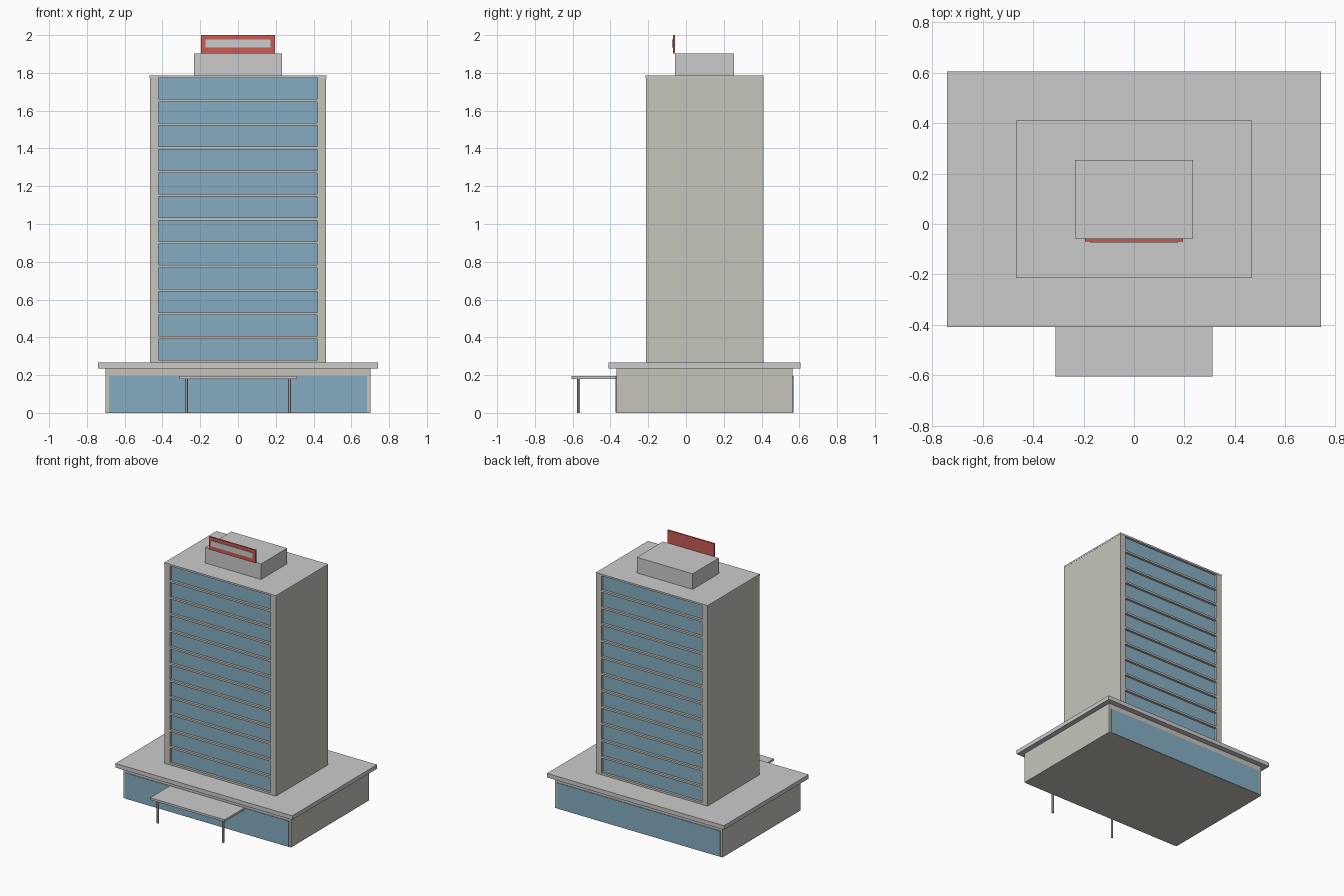
import bpy

if "Cube" in bpy.data.objects:
    bpy.data.objects.remove(bpy.data.objects["Cube"])

CY = 0.098  # depth centre of the building mass


def material(name, rgb):
    m = bpy.data.materials.new(name)
    m.diffuse_color = (*rgb, 1)
    m.use_nodes = True
    m.node_tree.nodes["Principled BSDF"].inputs["Base Color"].default_value = m.diffuse_color
    return m


WALL = material("pale_concrete", (0.56, 0.55, 0.50))
GLASS = material("blue_glass", (0.24, 0.42, 0.55))
RED = material("red_sign", (0.60, 0.10, 0.09))


def box(name, x, y, z, mat=None):
    """Box from (min, max) ranges on each axis."""
    bpy.ops.mesh.primitive_cube_add(
        size=1, location=[(a + b) / 2 for a, b in (x, y, z)])
    o = bpy.context.object
    o.name = name
    o.scale = [b - a for a, b in (x, y, z)]
    bpy.ops.object.transform_apply(location=False, rotation=False, scale=True)
    if mat:
        o.data.materials.append(mat)
    return o


def centred(name, hx, hy, z0, z1, mat=None):
    return box(name, (-hx, hx), (CY - hy, CY + hy), (z0, z1), mat)


# Podium with glazed front and back, and overhanging roof
centred("podium", 0.702, 0.466, 0, 0.235, WALL)
centred("podium_glazing", 0.684, 0.470, 0.001, 0.196, GLASS)
centred("podium_roof", 0.741, 0.507, 0.235, 0.266)

# Entrance canopy on two posts
box("canopy", (-0.312, 0.312), (-0.605, -0.37), (0.180, 0.196))
for side, sx in (("left", -1), ("right", 1)):
    bpy.ops.mesh.primitive_cylinder_add(
        vertices=12, radius=0.008, depth=0.18, location=(sx * 0.273, -0.568, 0.09))
    bpy.context.object.name = f"canopy_post_{side}"
    bpy.ops.object.shade_smooth_by_angle()

# Tower: recessed glass core, solid side walls, floor slabs
BASE, TOP, FLOORS = 0.266, 1.772, 12
HX, HY = 0.467, 0.311
PITCH = (TOP - BASE) / FLOORS
centred("tower_glazing", 0.44, HY - 0.018, BASE, TOP, GLASS)
for side, x in (("left", (-HX, -0.421)), ("right", (0.421, HX))):
    box(f"side_wall_{side}", x, (CY - HY, CY + HY), (BASE, TOP), WALL)
for i in range(FLOORS):
    z = BASE + i * PITCH
    centred(f"floor_slab_{i + 1}", 0.422, HY, z, z + 0.0145, WALL)

# Tower roof and plant room
centred("tower_roof", 0.468, 0.312, TOP, 1.785)
centred("plant_room", 0.234, 0.156, 1.785, 1.903)

# Rooftop sign board with blank panel
box("sign_board", (-0.195, 0.195), (-0.070, -0.058), (1.903, 2.0), RED)
box("sign_panel", (-0.172, 0.172), (-0.075, -0.068), (1.934, 1.977))
